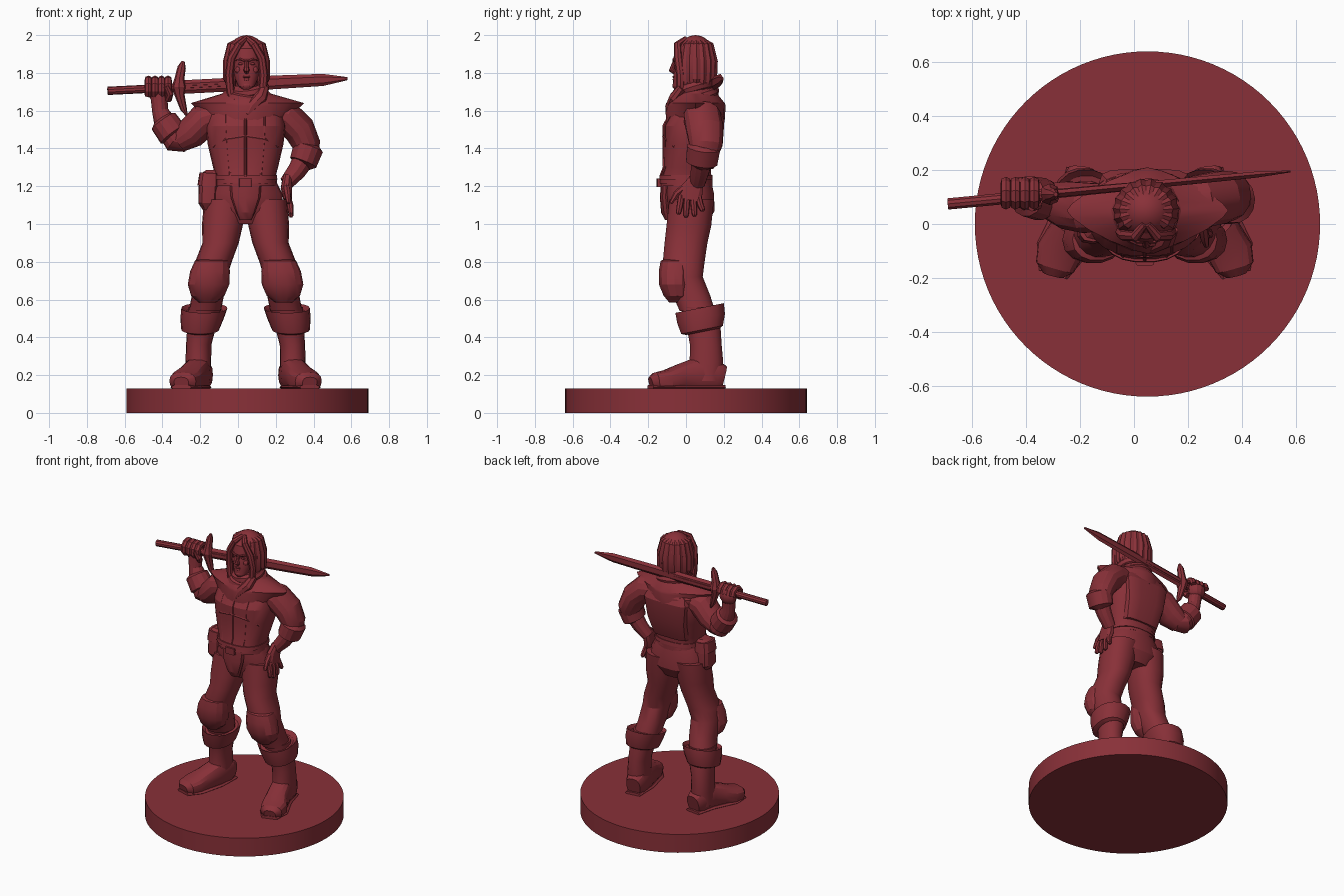
import bpy, bmesh, math
from mathutils import Vector

CX = 0.04  # the figure's own centre line
mat = bpy.data.materials.new("dark red")
mat.diffuse_color = (0.25, 0.03, 0.04, 1)


def sup(a, p):
    c, s = math.cos(a), math.sin(a)
    f = lambda v: math.copysign(abs(v) ** (2 / p), v)
    return f(c), f(s)


def skin(name, rings):
    """Bridge rings of points and cap both ends."""
    bm = bmesh.new()
    vs = [[bm.verts.new(p) for p in r] for r in rings]
    n = len(vs[0])
    for a, b in zip(vs, vs[1:]):
        for i in range(n):
            bm.faces.new((a[i], a[(i + 1) % n], b[(i + 1) % n], b[i]))
    bm.faces.new(vs[0])
    bm.faces.new(vs[-1])
    bmesh.ops.recalc_face_normals(bm, faces=bm.faces)
    me = bpy.data.meshes.new(name)
    bm.to_mesh(me)
    bm.free()
    ob = bpy.data.objects.new(name, me)
    bpy.context.collection.objects.link(ob)
    return ob


def loft(name, rings, n=18, p=2.2, slope=0):
    """Horizontal sections: (x, y, z, rx, ry[, power]); slope tilts them along y."""
    out = []
    for x, y, z, rx, ry, *q in rings:
        ring = []
        for i in range(n):
            c, s = sup(2 * math.pi * i / n, q[0] if q else p)
            ring.append((x + rx * c, y + ry * s, z + slope * ry * s))
        out.append(ring)
    return skin(name, out)


def tube(name, pts, n=12, p=2, ref=(0, 1, 0)):
    """Sections square to a path: (x, y, z, ra[, rb])."""
    P = [Vector(q[:3]) for q in pts]
    out = []
    for i, q in enumerate(pts):
        t = (P[min(i + 1, len(P) - 1)] - P[max(i - 1, 0)]).normalized()
        u = t.cross(Vector(ref)).normalized()
        v = t.cross(u)
        ring = []
        for k in range(n):
            c, s = sup(2 * math.pi * k / n, p)
            ring.append(P[i] + u * q[3] * c + v * q[-1] * s)
        out.append(ring)
    return skin(name, out)


def blob(name, c, r, seg=16):
    bpy.ops.mesh.primitive_uv_sphere_add(segments=seg, ring_count=seg // 2 + 2, radius=1, location=c)
    ob = bpy.context.object
    ob.name, ob.scale = name, r
    return ob


# round base
bpy.ops.mesh.primitive_cylinder_add(vertices=96, radius=0.64, depth=0.13, location=(0.05, 0, 0.065))
bpy.context.object.name = "base"

# legs, boots and knee pads, mirrored about the centre line
for side, fx in (("right", lambda x: x), ("left", lambda x: 2 * CX - x)):
    m = lambda rows: [(fx(r[0]), *r[1:]) for r in rows]
    loft(side + "_trouser_leg", m([(-.065, .03, 1.13, .115, .12), (-.083, .015, .99, .108, .12),
         (-.092, 0, .9, .096, .115), (-.13, -.012, .8, .097, .112), (-.15, -.015, .72, .092, .105),
         (-.16, .03, .62, .085, .1), (-.175, .06, .54, .085, .095)]))
    loft(side + "_boot_shaft", m([(-.178, .065, .56, .085, .095), (-.195, .095, .44, .075, .09),
         (-.208, .105, .36, .067, .085), (-.21, .108, .27, .068, .09), (-.212, .1, .17, .068, .09)]))
    loft(side + "_boot_cuff", m([(-.176, .07, .535, .1, .11), (-.178, .072, .555, .122, .13),
         (-.19, .08, .5, .115, .128), (-.2, .085, .44, .1, .112), (-.2, .09, .43, .075, .09)]), slope=.2)
    tube(side + "_foot", m([(-.195, .2, .19, .05, .06), (-.2, .16, .2, .068, .08), (-.215, .06, .205, .07, .09),
         (-.245, -.03, .187, .074, .072), (-.275, -.1, .172, .086, .057), (-.293, -.16, .167, .073, .047),
         (-.3, -.187, .16, .04, .03)]), n=16, p=2.6, ref=(0, 0, 1))
    tube(side + "_boot_sole", m([(-.195, .203, .136, .055, .012), (-.215, .06, .136, .074, .012),
         (-.272, -.1, .136, .092, .012), (-.3, -.188, .136, .055, .012)]), n=8, p=4, ref=(0, 0, 1))
    loft(side + "_knee_pad", m([(-.135, -.06, .815, .06, .05), (-.138, -.058, .805, .09, .078),
         (-.148, -.06, .75, .105, .086), (-.156, -.06, .68, .11, .085), (-.16, -.05, .62, .088, .07),
         (-.162, -.045, .585, .045, .045)]), n=14)

# hips, belt and front flap
loft("hips", [(CX, .01, 1.25, .15, .12), (CX, .02, 1.16, .195, .13), (CX, .028, 1.07, .198, .125),
              (CX, .025, 1.0, .12, .09)])
loft("belt", [(CX, .003, 1.2, .168, .138), (CX, .003, 1.235, .166, .138)])
loft("belt_buckle", [(CX, -.135, 1.195, .035, .02), (CX, -.135, 1.24, .035, .02)], n=12, p=5)
loft("front_flap", [(CX, -.105, 1.22, .085, .028), (CX, -.108, 1.14, .078, .03), (CX, -.1, 1.06, .05, .032),
                    (CX, -.085, 1.02, .03, .025)], n=12)
loft("hip_pouch", [(-.14, .0, 1.285, .03, .04), (-.15, 0, 1.265, .05, .062), (-.155, 0, 1.2, .053, .068),
                   (-.158, 0, 1.11, .052, .068), (-.155, 0, 1.075, .032, .045)], n=12, p=3)
tube("pouch_flap", [(-.15, 0, 1.27, .054, .066), (-.155, 0, 1.2, .06, .074)], p=3)

# vest with seams and hem
loft("vest", [(CX, 0, 1.215, .158, .14), (CX, 0, 1.25, .158, .135), (CX, .008, 1.3, .172, .126),
              (CX, .03, 1.42, .2, .15), (CX, .04, 1.52, .213, .16), (CX, .06, 1.6, .2, .135),
              (CX, .06, 1.67, .12, .1)], n=22, p=2.5)
loft("vest_hem", [(CX, 0, 1.235, .168, .143), (CX, 0, 1.26, .167, .14)], n=22, p=2.5)
for i, x in enumerate((-.1, .0, .1)):
    tube(f"vest_front_seam_{i + 1}", [(CX + x * k, y + abs(x) * .15, z, .007) for k, y, z in
         ((.8, -.136, 1.25), (.85, -.117, 1.3), (.95, -.119, 1.42), (1, -.119, 1.52), (1, -.07, 1.61))], n=6)
tube("vest_chest_seam", [(CX + x, y, z, .007) for x, y, z in ((-.17, -.06, 1.41), (-.1, -.107, 1.45),
     (0, -.12, 1.465), (.1, -.107, 1.45), (.17, -.06, 1.41))], n=6, ref=(0, 0, 1))
loft("back_panel", [(CX, .1, 1.29, .13, .045), (CX, .135, 1.42, .15, .06), (CX, .15, 1.56, .17, .055),
                    (CX, .14, 1.61, .15, .04)], n=14, p=3.5)

# pointed shoulder mantle and scarf
loft("shoulder_mantle", [(CX + .005, .05, 1.73, .085, .085), (CX + .005, .05, 1.69, .13, .115, 1.8),
     (CX + .01, .05, 1.64, .3, .155, 1.35), (CX + .01, .05, 1.625, .285, .16, 1.35),
     (CX + .005, .05, 1.55, .2, .155, 2)], n=20)
for i, (z, r, tilt) in enumerate(((1.675, .1, .2), (1.715, .085, .3))):
    bpy.ops.mesh.primitive_torus_add(major_segments=24, minor_segments=8, major_radius=r, minor_radius=.032,
                                     location=(CX + .01, .04, z), rotation=(tilt, .12 * (1 - 2 * i), 0))
    bpy.context.object.name = f"scarf_fold_{i + 1}"
tube("scarf_end", [(.14, -.02, 1.72, .025), (.12, -.065, 1.67, .035, .025), (.07, -.09, 1.62, .03, .02),
                   (.05, -.1, 1.58, .01)], n=8)

# head and face
loft("neck", [(.045, .05, 1.6, .07, .07), (.045, .03, 1.78, .055, .055)], n=12)
HX = .045
loft("face", [(HX, -.045, 1.712, .02, .018), (HX, -.03, 1.728, .042, .04), (HX, -.005, 1.77, .062, .062),
              (HX, 0, 1.81, .07, .066), (HX, .006, 1.845, .073, .064), (HX, .003, 1.875, .075, .07),
              (HX, .01, 1.93, .07, .066), (HX, .03, 1.96, .05, .05)], n=20)
tube("nose", [(HX, -.055, 1.872, .008), (HX, -.07, 1.835, .011), (HX, -.076, 1.815, .016),
              (HX, -.06, 1.803, .012)], n=8)
blob("upper_lip", (HX, -.064, 1.779, ), (.022, .009, .006), 10)
blob("lower_lip", (HX, -.062, 1.765), (.019, .009, .007), 10)
blob("chin", (HX, -.055, 1.732), (.024, .018, .018), 10)
for side, s in (("right", -1), ("left", 1)):
    tube(side + "_brow", [(HX + s * .01, -.066, 1.862, .006), (HX + s * .035, -.064, 1.873, .008),
                          (HX + s * .06, -.045, 1.868, .005)], n=6, ref=(0, 0, 1))
    blob(side + "_eye", (HX + s * .031, -.051, 1.848), (.015, .009, .007), 10)
    blob(side + "_cheek", (HX + s * .042, -.04, 1.815), (.022, .018, .02), 10)

# hair: cap, strands round the back, locks beside the face
blob("hair_cap", (HX, .05, 1.868), (.112, .108, .132), 20)
for i in range(14):
    a = math.radians(-35 + 250 * i / 13)
    c, s = math.cos(a), math.sin(a)
    end = 1.68 + .02 * (i % 3)
    tube(f"hair_strand_{i + 1}", [(HX + .03 * c, .05 + .03 * s, 1.98, .012), (HX + .08 * c, .05 + .075 * s, 1.945, .024),
         (HX + .1 * c, .05 + .095 * s, 1.86, .025), (HX + .098 * c, .05 + .09 * s, 1.77, .026),
         (HX + .085 * c, .05 + .08 * s, end, .01)], n=7, ref=(-s, c, .01))
for side, s in (("right", -1), ("left", 1)):
    tube(side + "_face_lock", [(HX + s * .005, -.0, 1.982, .014), (HX + s * .04, -.045, 1.95, .02),
         (HX + s * .08, -.042, 1.88, .022), (HX + s * .092, -.03, 1.79, .022),
         (HX + s * .085, -.03, 1.7, .022), (HX + s * .075, -.045, 1.64, .008)], n=8)

# raised arm
tube("right_upper_arm", [(-.11, .06, 1.57, .08, .09), (-.18, .06, 1.55, .09, .095), (-.25, .07, 1.48, .083, .09),
                         (-.31, .085, 1.44, .062, .07)], n=14)
tube("right_forearm", [(-.27, .08, 1.43, .05), (-.325, .09, 1.445, .073), (-.385, .1, 1.53, .062),
                       (-.412, .11, 1.6, .043), (-.42, .115, 1.69, .045)], n=14)
tube("right_sleeve_cuff", [(-.335, .09, 1.465, .06), (-.345, .092, 1.475, .08), (-.395, .103, 1.545, .076),
                           (-.402, .105, 1.555, .055)], n=14)
blob("right_palm", (-.42, .125, 1.705), (.062, .05, .06), 12)
for i in range(4):
    x = -.475 + .035 * i
    tube(f"right_finger_{i + 1}", [(x, .113 + .043 * math.cos(a), 1.722 + .045 * math.sin(a), .02)
         for a in (math.radians(d) for d in range(0, 241, 40))], n=7, ref=(1, 0, 0))
tube("right_thumb", [(-.37, .1, 1.66, .02), (-.36, .07, 1.69, .02), (-.38, .06, 1.73, .014)], n=8)

# arm with hand on hip
tube("left_upper_arm", [(.17, .08, 1.58, .085, .09), (.25, .085, 1.57, .09, .1), (.325, .1, 1.5, .085, .1),
                        (.362, .105, 1.42, .075, .09), (.365, .095, 1.35, .06, .07)], n=14)
tube("left_sleeve_cuff", [(.375, .095, 1.415, .06), (.373, .093, 1.405, .08, .09), (.345, .083, 1.325, .074, .085),
                          (.338, .08, 1.315, .05)], n=14)
tube("left_forearm", [(.365, .09, 1.37, .06), (.31, .075, 1.28, .05), (.255, .06, 1.215, .038, .042)], n=12)
tube("left_palm", [(.262, .06, 1.25, .025, .035), (.256, .035, 1.19, .03, .06), (.264, .02, 1.125, .022, .06)],
     n=10, p=2.6)
for i, (y0, y1, z1) in enumerate(((-.025, -.04, 1.05), (.006, 0, 1.035), (.037, .045, 1.04), (.065, .088, 1.065))):
    tube(f"left_finger_{i + 1}", [(.262, y0, 1.15, .017), (.276, (y0 + y1) / 2, 1.1, .017), (.28, y1, z1 + .01, .014),
                                  (.28, y1, z1, .007)], n=7)
tube("left_thumb", [(.255, .0, 1.2, .02), (.262, -.05, 1.16, .018), (.268, -.08, 1.11, .01)], n=7, ref=(1, 0, 0))

# sword across the shoulders
at = lambda x: (x, .14 + .095 * x, 1.74 + .051 * x)
tube("sword_handle", [(*at(-.69), .022), (*at(-.3), .022)], n=10)
tube("sword_blade", [(*at(-.3), .036, .016), (*at(.2), .036, .015), (*at(.45), .032, .013), (*at(.58), .008, .004)], n=6)
tube("sword_fuller", [(*at(-.3), .012, .02), (*at(-.05), .01, .018), (*at(.05), .003, .015)], n=6)
tube("sword_guard", [(-.272, .11, 1.575, .006), (-.288, .11, 1.61, .018), (-.308, .11, 1.68, .026), (-.312, .11, 1.725, .04),
                     (-.31, .11, 1.77, .026), (-.298, .11, 1.83, .022), (-.29, .11, 1.862, .008)], n=8)

for ob in bpy.data.objects:
    ob.data.materials.append(mat)
    ob.select_set(True)
bpy.context.view_layer.objects.active = bpy.data.objects["base"]
bpy.ops.object.shade_smooth_by_angle(angle=math.radians(24))
